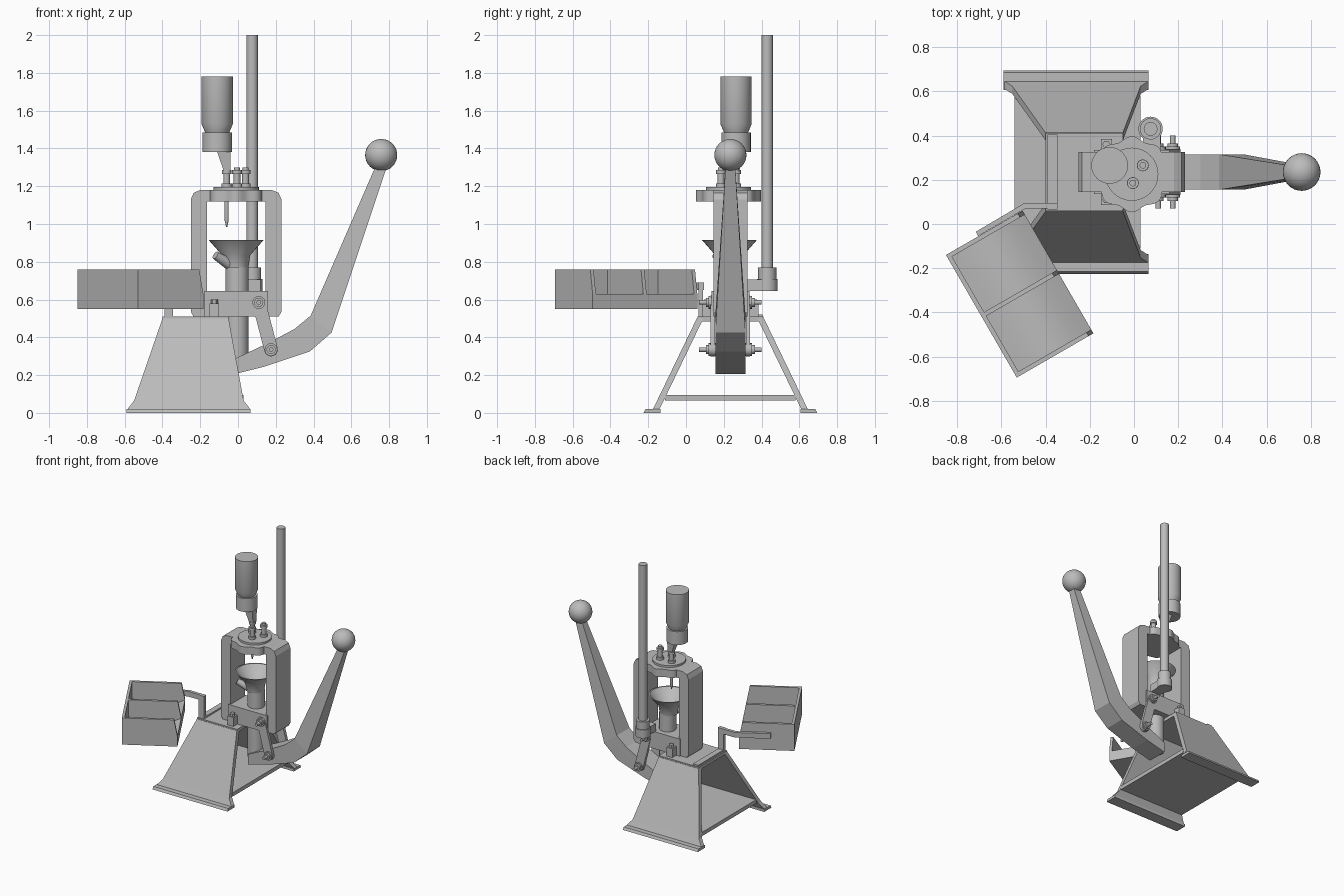
import bpy, bmesh, math
from mathutils import Vector, Matrix

cube = bpy.data.objects.get("Cube")
if cube:
    bpy.data.objects.remove(cube, do_unlink=True)

steel = bpy.data.materials.new("grey_steel")
steel.use_nodes = True
GREY = (0.5, 0.5, 0.5, 1)
steel.diffuse_color = GREY
steel.node_tree.nodes["Principled BSDF"].inputs["Base Color"].default_value = GREY

CY = 0.235  # depth of the press axis
CX = -0.01


def make(name, bm, smooth=False):
    bmesh.ops.recalc_face_normals(bm, faces=bm.faces)
    me = bpy.data.meshes.new(name)
    bm.to_mesh(me)
    bm.free()
    me.materials.append(steel)
    ob = bpy.data.objects.new(name, me)
    bpy.context.collection.objects.link(ob)
    if smooth:
        bpy.ops.object.select_all(action="DESELECT")
        ob.select_set(True)
        bpy.context.view_layer.objects.active = ob
        bpy.ops.object.shade_smooth_by_angle(angle=math.radians(35))
    return ob


def loft(name, rings, smooth=False):
    """Skin a stack of equal-length point rings and cap the ends."""
    bm = bmesh.new()
    vs = [[bm.verts.new(p) for p in r] for r in rings]
    n = len(vs[0])
    for a, b in zip(vs, vs[1:]):
        for i in range(n):
            j = (i + 1) % n
            bm.faces.new((a[i], a[j], b[j], b[i]))
    bm.faces.new(vs[0])
    bm.faces.new(vs[-1][::-1])
    return make(name, bm, smooth)


def rect(x0, x1, y0, y1, z):
    return [(x0, y0, z), (x1, y0, z), (x1, y1, z), (x0, y1, z)]


def box(name, x0, x1, y0, y1, z0, z1):
    return loft(name, [rect(x0, x1, y0, y1, z0), rect(x0, x1, y0, y1, z1)])


def extrude_y(name, outline, y0, y1, smooth=False):
    return loft(name, [[(x, y, z) for x, z in outline] for y in (y0, y1)], smooth)


def lathe(name, profile, x, y, seg=32):
    """Solid of revolution from (radius, z) pairs."""
    turn = [2 * math.pi * i / seg for i in range(seg)]
    return loft(name, [[(x + r * math.cos(a), y + r * math.sin(a), z) for a in turn]
                       for r, z in profile], True)


def rod(name, a, b, r0, r1=None, seg=20):
    a, b = Vector(a), Vector(b)
    q = (b - a).to_track_quat("Z", "Y")
    ring = [Vector((math.cos(t), math.sin(t), 0))
            for t in (2 * math.pi * i / seg for i in range(seg))]
    return loft(name, [[p + q @ (v * r) for v in ring]
                       for p, r in ((a, r0), (b, r0 if r1 is None else r1))], True)


# Stand: splayed plates with feet, mirrored front to back, floor and top plate
for side, s in (("front", -1), ("back", 1)):
    def y(d):
        return CY + s * d
    loft(side + "_plate", [rect(-0.585, 0.065, y(0.41), y(0.375), 0.02),
                           rect(-0.55, 0.03, y(0.388), y(0.353), 0.065),
                           rect(-0.40, -0.05, y(0.178), y(0.143), 0.5)])
    loft(side + "_foot", [rect(-0.59, 0.065, y(0.46), y(0.37), 0),
                          rect(-0.59, 0.065, y(0.45), y(0.37), 0.02)])
box("floor_plate", -0.54, 0.03, -0.11, 0.58, 0.065, 0.095)
box("top_plate", -0.40, -0.05, 0.06, 0.41, 0.485, 0.51)

# Frame: two columns rising from a cross block
for side, s in (("right", -1), ("left", 1)):
    outline = [(0.155, 0.51), (0.225, 0.51), (0.24, 0.535), (0.24, 1.13),
               (0.225, 1.165), (0.19, 1.18), (0.125, 1.18), (0.125, 1.12), (0.155, 1.12)]
    extrude_y(side + "_column", [(CX + s * u, z) for u, z in outline], 0.145, 0.325)
box("cross_block", -0.18, 0.16, 0.135, 0.335, 0.51, 0.645)
for yy in (0.11, 0.36):
    box("clamp_lug", -0.15, -0.10, yy - 0.025, yy + 0.025, 0.51, 0.58)
    rod("clamp_bolt", (-0.125, yy, 0.58), (-0.125, yy, 0.6), 0.018, seg=6)

# Turret: lobed plate with a raised disc and die bolts
lobes = [2 * math.pi * i / 96 for i in range(96)]
ring = [(CX + (0.163 + 0.009 * math.cos(8 * a)) * math.cos(a),
         0.225 + (0.163 + 0.009 * math.cos(8 * a)) * math.sin(a)) for a in lobes]
loft("turret_plate", [[(px, py, z) for px, py in ring] for z in (1.12, 1.18)], True)
lathe("turret_disc", [(0.12, 1.18), (0.12, 1.195)], CX, 0.225)
for bx, by in ((0.04, 0.265), (-0.005, 0.185), (-0.06, 0.265)):
    lathe("die_body", [(0.027, 1.195), (0.027, 1.215), (0.018, 1.215), (0.018, 1.265),
                       (0.026, 1.265), (0.026, 1.285), (0.015, 1.285), (0.015, 1.3)], bx, by, 16)
lathe("die_needle", [(0.011, 1.12), (0.011, 1.02), (0.003, 0.985)], -0.06, 0.265, 16)

# Dispenser: bottle, cap and tapered spout
lathe("dispenser_bottle", [(0.062, 1.48), (0.083, 1.53), (0.083, 1.78)], -0.11, 0.265)
lathe("dispenser_cap", [(0.078, 1.38), (0.078, 1.485)], -0.11, 0.265)
loft("dispenser_spout", [rect(-0.075, -0.04, 0.245, 0.285, 1.28),
                         rect(-0.11, -0.04, 0.235, 0.295, 1.38)])

# Ram with funnel and side spout
lathe("ram", [(0.061, 0.24), (0.061, 0.78)], -0.005, CY)
lathe("funnel", [(0.065, 0.77), (0.075, 0.835), (0.145, 0.915),
                 (0.135, 0.915), (0.065, 0.84), (0.02, 0.83)], CX, 0.23)
rod("side_spout", (-0.05, 0.2, 0.79), (-0.12, 0.16, 0.835), 0.03, 0.022)

# Tall rod in its bracket
lathe("tall_rod", [(0.031, 0.66), (0.031, 2.0)], 0.075, 0.43)
lathe("rod_collar", [(0.055, 0.645), (0.055, 0.71), (0.048, 0.71), (0.048, 0.77)], 0.075, 0.43)
box("rod_bracket", 0.04, 0.12, 0.32, 0.43, 0.645, 0.705)

# Lever: bent bar, narrowing to the ball; (x low, z low, x high, z high, half width)
stations = [(-0.02, 0.205, -0.02, 0.285, 0.08), (0.14, 0.245, 0.17, 0.375, 0.08),
            (0.38, 0.325, 0.30, 0.445, 0.08), (0.495, 0.425, 0.385, 0.515, 0.08),
            (0.79, 1.31, 0.73, 1.31, 0.025)]
loft("lever", [[(xl, CY - h, zl), (xl, CY + h, zl), (xh, CY + h, zh), (xh, CY - h, zh)]
               for xl, zl, xh, zh, h in stations])
bm = bmesh.new()
bmesh.ops.create_uvsphere(bm, u_segments=32, v_segments=16, radius=0.085,
                          matrix=Matrix.Translation((0.758, CY, 1.365)))
make("lever_ball", bm, True)

# Links with rounded ends and pivot pins on both sides
top, low = Vector((0.11, 0.585)), Vector((0.175, 0.335))
tilt = math.atan2(top.y - low.y, top.x - low.x)
capsule = []
for centre, start in ((top, tilt - math.pi / 2), (low, tilt + math.pi / 2)):
    for i in range(9):
        a = start + math.pi * i / 8
        capsule.append((centre.x + 0.036 * math.cos(a), centre.y + 0.036 * math.sin(a)))
for s in (-1, 1):
    extrude_y("link", capsule, CY + s * 0.082, CY + s * 0.105, True)
    for p in (top, low):
        for r, d in ((0.034, 0.115), (0.024, 0.13), (0.012, 0.165)):
            rod("pivot_pin", (p.x, CY + s * 0.05, p.y), (p.x, CY + s * d, p.y), r, seg=16)
box("pivot_lug", 0.07, 0.15, 0.155, 0.315, 0.55, 0.62)

# Bin bracket: strip on the stand, upright and a bent arm
box("bracket_strip", -0.39, -0.345, 0.065, 0.405, 0.51, 0.522)
box("bracket_upright", -0.39, -0.345, 0.065, 0.09, 0.51, 0.69)
arm = [(-0.345, 0.095), (-0.495, 0.095), (-0.715, -0.035),
       (-0.705, -0.055), (-0.49, 0.07), (-0.345, 0.07)]
loft("bracket_arm", [[(px, py, z) for px, py in arm] for z in (0.65, 0.69)])

# Bin: built square-on (u across, v along), then turned into place
place = Matrix.Translation((-0.85, -0.14, 0)) @ Matrix.Rotation(math.radians(-60), 4, "Z")
W, L, T = 0.40, 0.64, 0.02  # width, length, wall thickness


def bin_part(name, outline, v0, v1, smooth=False):
    ob = loft(name, [[(v, u, z) for u, z in outline] for v in (v0, v1)], smooth)
    ob.data.transform(place)


wall = [(0, 0.55), (W, 0.55), (W, 0.63), (W - 0.025, 0.76), (0, 0.76)]
for v in (0, (L - T) / 2, L - T):
    bin_part("bin_divider", wall, v, v + T)
bin_part("bin_tall_wall", [(0, 0.55), (T, 0.55), (T, 0.76), (0, 0.76)], 0, L)
scoop = [(T + (W - T) * i / 12, 0.63 - 0.055 * math.sin(math.pi * i / 12)) for i in range(13)]
bin_part("bin_scoop", [(W, 0.55), (T, 0.55)] + scoop, 0.01, L - 0.01, True)
